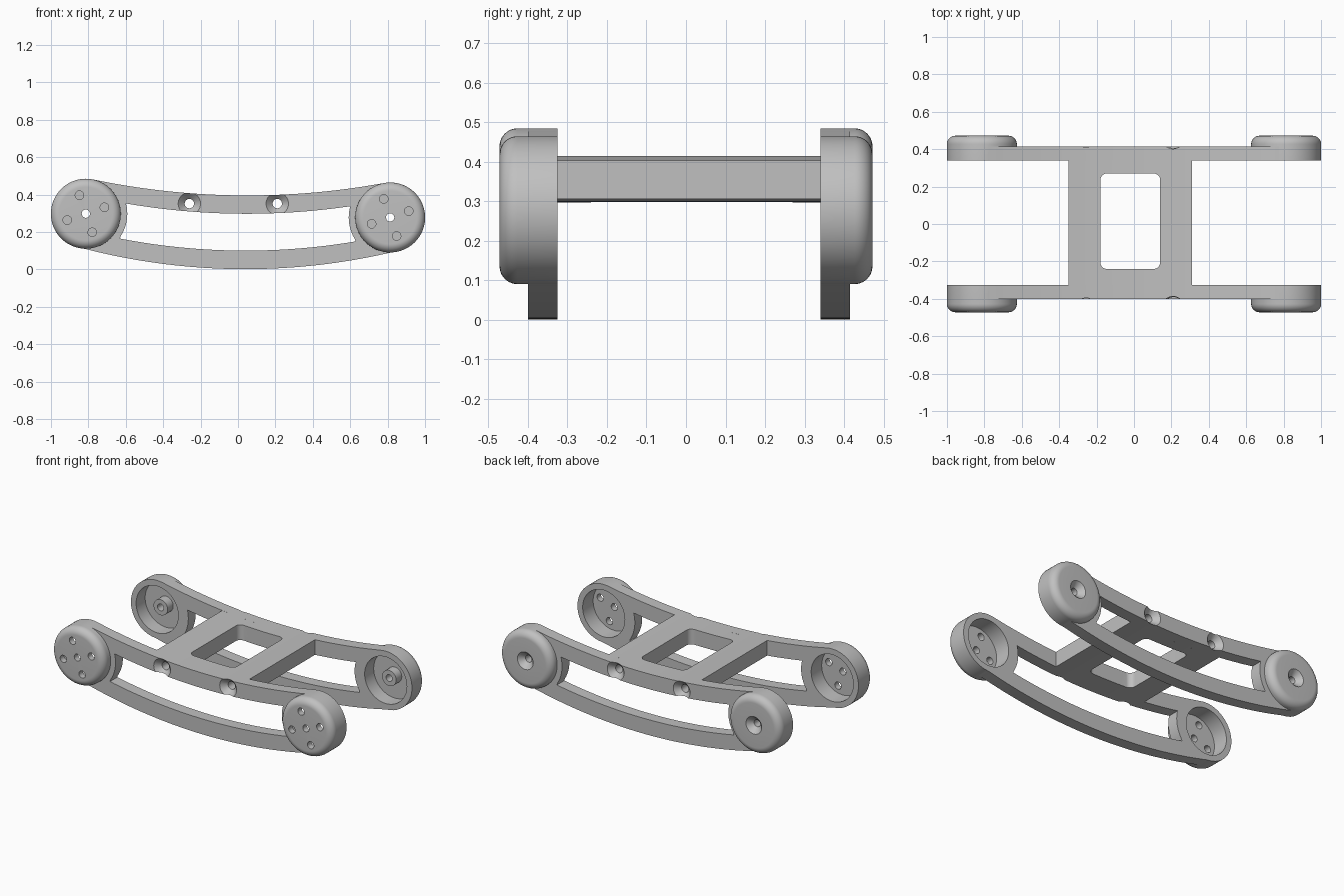
import bpy, bmesh, math

if "Cube" in bpy.data.objects:
    bpy.data.objects.remove(bpy.data.objects["Cube"])

grey = bpy.data.materials.new("plain grey")
grey.use_nodes = True
grey.diffuse_color = (0.53, 0.53, 0.53, 1)
grey.node_tree.nodes["Principled BSDF"].inputs["Base Color"].default_value = (0.53, 0.53, 0.53, 1)

HALF = 0.8135      # pad centre distance from the middle
PAD_R = 0.187
TILT = 0.0123
MID_Z = 0.288
FRONT = (-0.40, -0.325)
BACK = (0.34, 0.415)


def place(x, z):
    """Frame coordinates to model coordinates, with the slight tilt."""
    return x + TILT * z, MID_Z + z - TILT * x


def finish(name, bm):
    bmesh.ops.remove_doubles(bm, verts=bm.verts, dist=1e-5)
    bmesh.ops.recalc_face_normals(bm, faces=bm.faces)
    mesh = bpy.data.meshes.new(name)
    bm.to_mesh(mesh)
    bm.free()
    mesh.materials.append(grey)
    ob = bpy.data.objects.new(name, mesh)
    bpy.context.collection.objects.link(ob)
    return ob


def prism(name, points, a, b, axis="y"):
    """Extrude a 2D outline along y (outline in x, z) or z (outline in x, y)."""
    bm = bmesh.new()
    verts = [bm.verts.new((p, a, q) if axis == "y" else (p, q, a)) for p, q in points]
    face = bm.faces.new(verts)
    new = bmesh.ops.extrude_face_region(bm, geom=[face])["geom"]
    move = (0, b - a, 0) if axis == "y" else (0, 0, b - a)
    bmesh.ops.translate(bm, vec=move, verts=[g for g in new if isinstance(g, bmesh.types.BMVert)])
    return finish(name, bm)


def lathe(name, profile, cx, cz, closed=False, n=64):
    """Spin a (radius, y) profile around an axis along y."""
    bm = bmesh.new()
    rings = []
    for r, y in profile:
        rings.append([bm.verts.new((cx + r * math.cos(math.tau * i / n), y,
                                    cz + r * math.sin(math.tau * i / n))) for i in range(n)])
    pairs = list(zip(rings, rings[1:])) + ([(rings[-1], rings[0])] if closed else [])
    for p, q in pairs:
        for i in range(n):
            j = (i + 1) % n
            bm.faces.new((p[i], p[j], q[j], q[i]))
    return finish(name, bm)


def cut(ob, cutters):
    bpy.context.view_layer.objects.active = ob
    for c in cutters:
        mod = ob.modifiers.new("cut", "BOOLEAN")
        mod.operation = "DIFFERENCE"
        mod.solver = "EXACT"
        mod.object = c
        bpy.ops.object.modifier_apply(modifier=mod.name)


def arc(cx, cz, r, a, b, n):
    return [(cx + r * math.cos(math.radians(a + (b - a) * i / n)),
             cz + r * math.sin(math.radians(a + (b - a) * i / n))) for i in range(n + 1)]


def bow(mid, radius, x0, x1, n=40):
    """Shallow upward-curving arc sampled from x0 to x1."""
    return [(x, mid + radius - math.sqrt(radius ** 2 - x * x))
            for x in (x0 + (x1 - x0) * i / n for i in range(n + 1))]


TOP = (0.108, 4.04)
SLOT_TOP = (0.010, 3.83)
SLOT_BOTTOM = (-0.187, 3.54)
BOTTOM = (-0.286, 3.45)

# Cutters for slot, pad recesses and the long countersunk screw holes
slot_pts = (bow(*SLOT_TOP, -0.6, 0.6) + arc(HALF, 0, 0.2215, 165, 215.6, 16)[1:-1]
            + bow(*SLOT_BOTTOM, 0.63, -0.63) + arc(-HALF, 0, 0.2215, -35.6, 15, 16)[1:-1])
cutters = [prism("slot_cutter", [place(*p) for p in slot_pts], -0.6, 0.6)]
for s in (-1, 1):
    cutters.append(lathe("recess_cutter", [(0, -0.6), (0.17, -0.6), (0.17, 0.6), (0, 0.6)],
                         *place(s * HALF, 0)))
screw_profile = [(0, -0.41), (0.07, -0.41), (0.025, -0.365), (0.025, 0.38), (0.07, 0.425), (0, 0.425)]
screws = [lathe("screw_cutter", screw_profile, x, 0.352, n=40) for x in (-0.26, 0.21)]

# Side frames: two bowed bars joined by round ends
end_r = PAD_R - 0.001
outline = (bow(*TOP, -0.77, 0.77) + arc(HALF, 0, end_r, 95, -75, 40)
           + bow(*BOTTOM, 0.81, -0.81) + arc(-HALF, 0, end_r, 255, 85, 40))
parts = []
for name, (a, b) in (("front_side_frame", FRONT), ("back_side_frame", BACK)):
    frame = prism(name, [place(*p) for p in outline], a, b)
    cut(frame, cutters + screws)
    parts.append(frame)

# Cross plate between the upper bars, with a rounded window
plate_pts = bow(*TOP, -0.35, 0.31) + bow(*SLOT_TOP, 0.31, -0.35)
plate = prism("cross_plate", [(x, place(x, z)[1]) for x, z in plate_pts], FRONT[1], BACK[0])
rad = 0.035
window = []
for x, y, a in ((0.14, 0.27, 0), (-0.18, 0.27, 90), (-0.18, -0.24, 180), (0.14, -0.24, 270)):
    sx = -1 if x > 0 else 1
    sy = -1 if y > 0 else 1
    window += arc(x + sx * rad, y + sy * rad, rad, a, a + 90, 8)
window_cutter = prism("window_cutter", window, 0.1, 0.6, axis="z")
cut(plate, [window_cutter] + screws)
parts.append(plate)

# Round cup-shaped pads at the four ends
FILLET, WALL, FLOOR, HOLE = 0.045, 0.15, 0.04, 0.022
drills = []
for side, sign, inner in (("front", -1, FRONT[1]), ("back", 1, BACK[0])):
    depth = 0.472 - abs(inner)
    rim = [(PAD_R, 0), (WALL, 0), (WALL, depth - FLOOR)]
    dome = arc(PAD_R - FILLET, depth - FILLET, FILLET, 90, 0, 10)
    if side == "front":
        profile = [(HOLE, depth)] + dome + rim + [(HOLE, depth - FLOOR)]
    else:
        # Hollow screw boss inside and a countersink outside
        profile = ([(HOLE, depth - 0.034), (0.056, depth)] + dome + rim
                   + [(0.05, depth - FLOOR), (0.05, 0.035), (HOLE, 0.035)])
    for hand, s in (("right", -1), ("left", 1)):
        cx, cz = place(s * HALF, 0)
        pad = lathe(f"{side}_{hand}_pad", [(r, inner + sign * t) for r, t in profile], cx, cz, closed=True)
        if side == "front":
            holes = [lathe("drill_cutter", [(0, -0.6), (0.023, -0.6), (0.023, -0.36), (0, -0.36)], x, z, n=24)
                     for x, z in arc(cx, cz, 0.105, 109, 379, 3)]
            cut(pad, holes)
            drills += holes
        parts.append(pad)

# Remove the helpers and shade the parts
for c in cutters + screws + drills + [window_cutter]:
    bpy.data.objects.remove(c)
bpy.context.view_layer.update()
for ob in parts:
    ob.select_set(True)
bpy.context.view_layer.objects.active = parts[0]
bpy.ops.object.shade_smooth_by_angle(angle=math.radians(30))
